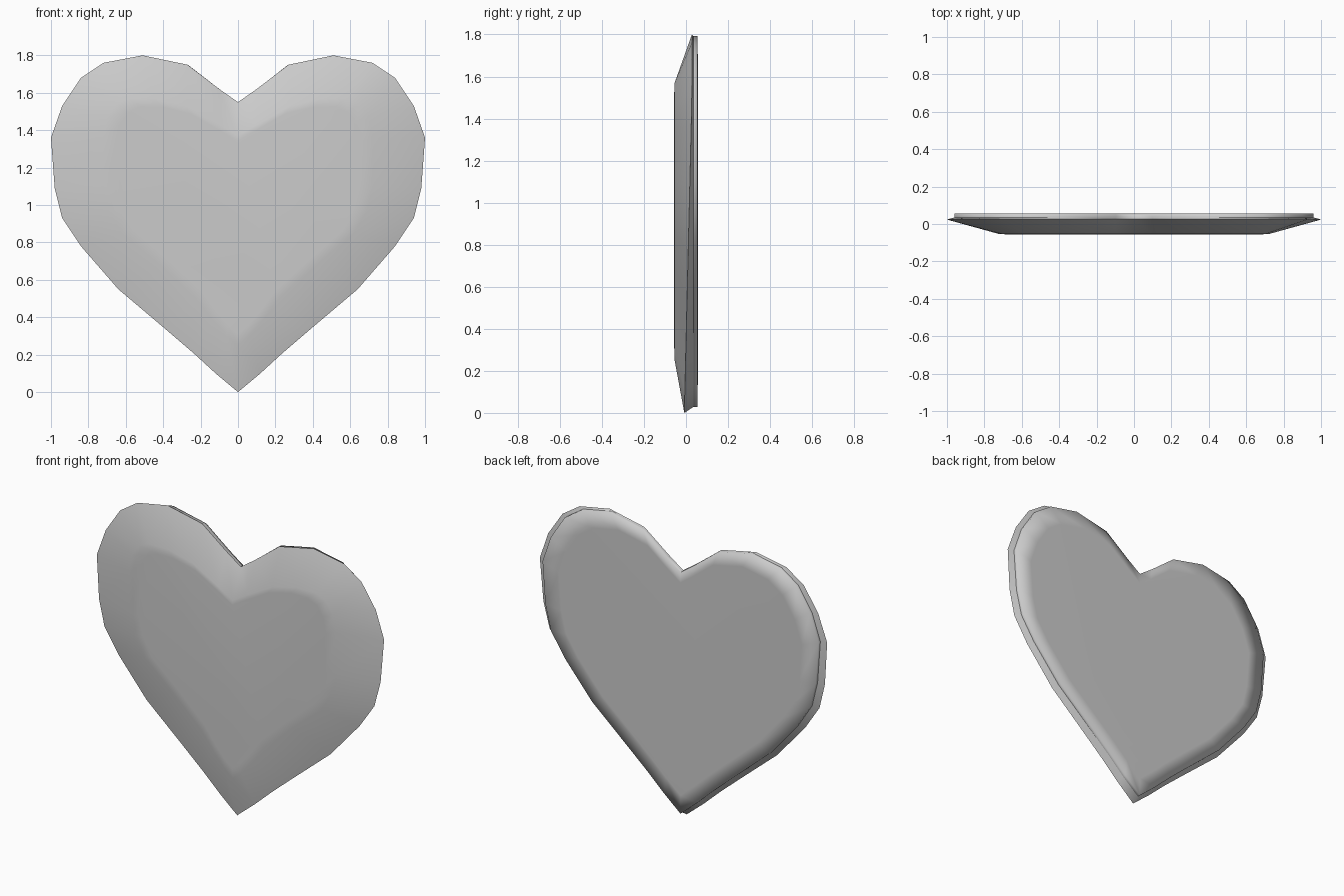
import bpy
import bmesh

if "Cube" in bpy.data.objects:
    bpy.data.objects.remove(bpy.data.objects["Cube"])

# Right half of the outer outline (x, z) from bottom tip to top notch
OUTER = [(0, 0.0), (.12, .10), (.24, .21), (.38, .33), (.64, .55), (.84, .78),
         (.94, .93), (.98, 1.09), (1, 1.36), (.94, 1.53), (.84, 1.68),
         (.72, 1.76), (.51, 1.80), (.27, 1.75), (.10, 1.62), (0, 1.55)]
# Matching edge of the raised flat front
FRONT = [(0, .25), (.06, .30), (.13, .38), (.22, .50), (.42, .68), (.62, .85),
         (.69, .97), (.72, 1.10), (.72, 1.36), (.70, 1.47), (.65, 1.54),
         (.58, 1.57), (.45, 1.57), (.28, 1.53), (.10, 1.43), (0, 1.37)]


def full(half):
    """Mirror a half outline into a closed loop."""
    return half + [(-x, z) for x, z in half[-2:0:-1]]


def scaled(pts, sx, sz, cz):
    return [(x * sx, cz + (z - cz) * sz) for x, z in pts]


def rim_y(z):
    """The outer rim leans back from the tip to the top."""
    return -0.008 + 0.036 * min(z / 1.5, 1)


bm = bmesh.new()


def ring(pts, y):
    return [bm.verts.new((x, y(z) if callable(y) else y, z)) for x, z in pts]


outer, front = full(OUTER), full(FRONT)
lip = scaled(outer, .96, .98, 1.4)
rings = [
    ring(scaled(front, .90, .92, 1.0), -.056),   # flat front centre
    ring(front, -.054),                          # front edge
    ring(outer, rim_y),                          # outer rim
    ring(lip, .035),                             # back lip, front side
    ring(lip, .055),                             # back lip, rear side
    ring(scaled(lip, .88, .88, 1.0), .056),      # flat back centre
]

# Bridge the rings and cap both ends
n = len(outer)
for a, b in zip(rings, rings[1:]):
    for i in range(n):
        j = (i + 1) % n
        bm.faces.new((a[i], a[j], b[j], b[i]))
bm.faces.new(rings[0])
bm.faces.new(rings[-1])
bmesh.ops.recalc_face_normals(bm, faces=bm.faces)

# Smooth shading with a crisp rim and lip seam
for f in bm.faces:
    f.smooth = True
for r in (rings[2], rings[3]):
    for i in range(n):
        bm.edges.get((r[i], r[(i + 1) % n])).smooth = False

mesh = bpy.data.meshes.new("heart")
bm.to_mesh(mesh)
bm.free()
heart = bpy.data.objects.new("heart", mesh)
bpy.context.collection.objects.link(heart)
